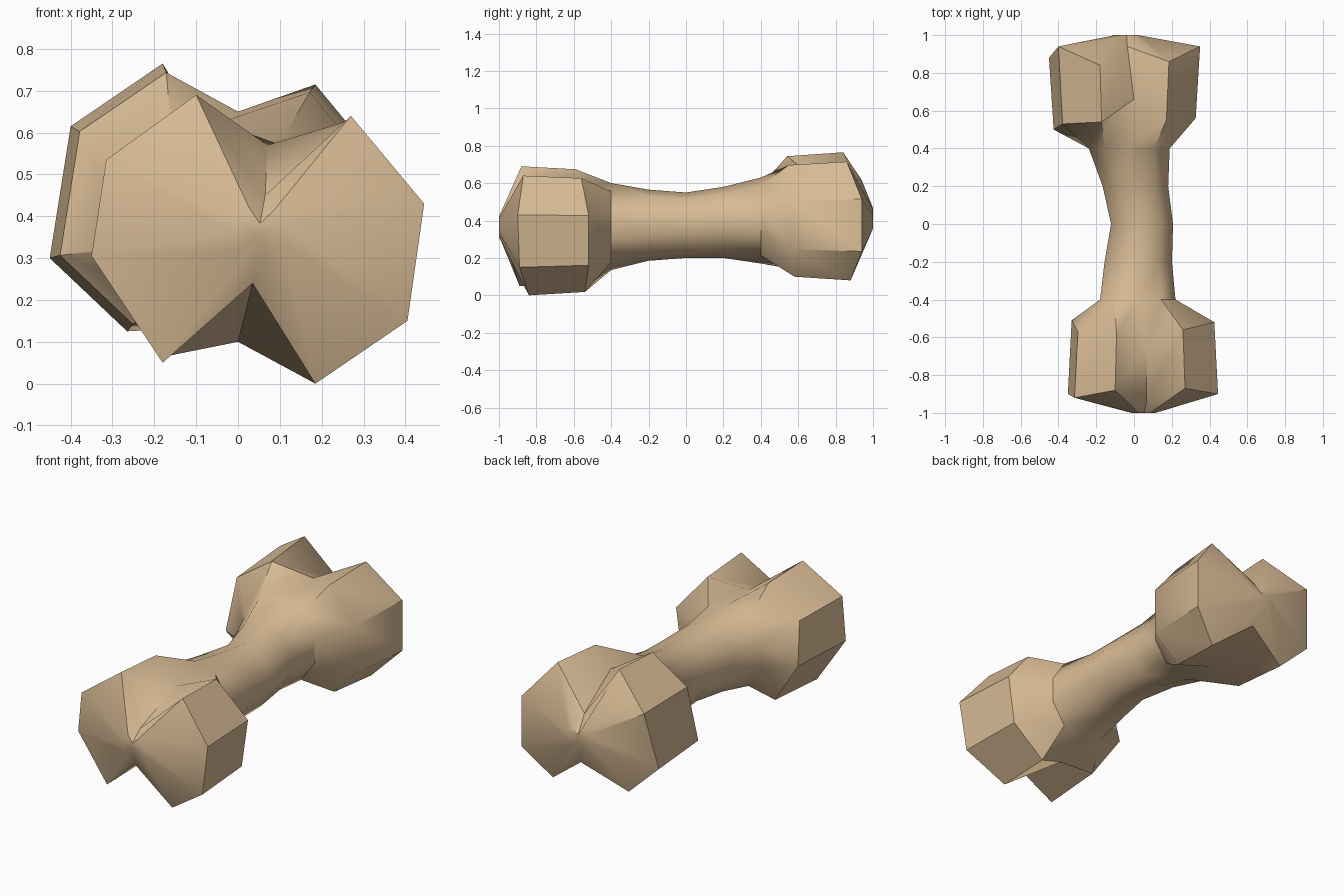
import bpy, bmesh, math

if "Cube" in bpy.data.objects:
    bpy.data.objects.remove(bpy.data.objects["Cube"])

mat = bpy.data.materials.new("bone tan")
mat.diffuse_color = (0.69, 0.50, 0.30, 1)
mat.use_nodes = True
mat.node_tree.nodes["Principled BSDF"].inputs["Base Color"].default_value = mat.diffuse_color


def knob(lobes, top, bottom, centre, scale, tip_y):
    """Rings of one double knob: shoulder, outer rim, small end ring.
    lobes: 8 corners (x, rim y, z, shoulder y), clockwise from the upper right;
    top/bottom: valley points as (rim, shoulder)."""
    cx, cz = centre
    rim = [p[:3] for p in lobes]
    inner = [(cx + (x - cx) * scale, yi, cz + (z - cz) * scale) for x, y, z, yi in lobes]
    rim = [top[0]] + rim[:4] + [bottom[0]] + rim[4:]
    inner = [top[1]] + inner[:4] + [bottom[1]] + inner[4:]
    end = [(cx + (x - cx) * 0.16, tip_y, cz + (z - cz) * 0.16) for x, y, z in rim]
    return inner, rim, end


def shaft(y, x0, x1, z0, z1):
    """Ten-sided oval ring, clockwise from the top."""
    return [((x0 + x1) / 2 + (x1 - x0) / 2 * math.sin(i * math.pi / 5), y,
             (z0 + z1) / 2 + (z1 - z0) / 2 * math.cos(i * math.pi / 5)) for i in range(10)]


# Front knob
front = knob([(0.27, -0.87, 0.64, -0.56), (0.445, -0.90, 0.43, -0.52),
              (0.405, -0.89, 0.15, -0.52), (0.185, -0.84, 0.0, -0.54),
              (-0.18, -0.89, 0.05, -0.54), (-0.35, -0.90, 0.305, -0.51),
              (-0.315, -0.92, 0.535, -0.57), (-0.10, -0.88, 0.69, -0.59)],
             ((0.065, -0.95, 0.45), (0.07, -0.65, 0.57)),
             ((0.035, -0.95, 0.24), (0.0, -0.60, 0.10)), (0.05, 0.37), 0.95, -1)

# Back knob
back = knob([(0.185, 0.86, 0.715, 0.55), (0.35, 0.94, 0.515, 0.56),
             (0.35, 0.94, 0.235, 0.56), (0.20, 0.88, 0.08, 0.58),
             (-0.265, 0.88, 0.125, 0.56), (-0.45, 0.88, 0.30, 0.50),
             (-0.40, 0.94, 0.615, 0.53), (-0.18, 0.84, 0.765, 0.54)],
            ((-0.035, 0.94, 0.52), (0.0, 0.66, 0.65)),
            ((-0.02, 0.95, 0.25), (0.0, 0.62, 0.14)), (-0.04, 0.41), 0.94, 1)

# Shaft between the knobs
middle = [shaft(-0.40, -0.19, 0.23, 0.135, 0.60), shaft(-0.2, -0.165, 0.21, 0.185, 0.565),
          shaft(0, -0.13, 0.215, 0.20, 0.55), shaft(0.2, -0.175, 0.19, 0.20, 0.58),
          shaft(0.40, -0.25, 0.20, 0.17, 0.63)]

# Loft all rings into one closed bone
bm = bmesh.new()
rings = [[bm.verts.new(p) for p in r] for r in [*reversed(front), *middle, *back]]
for a, b in zip(rings, rings[1:]):
    for i in range(10):
        j = (i + 1) % 10
        bm.faces.new((a[i], a[j], b[j], b[i]))
bm.faces.new(rings[0])
bm.faces.new(rings[-1])
bmesh.ops.recalc_face_normals(bm, faces=bm.faces)

mesh = bpy.data.meshes.new("bone")
bm.to_mesh(mesh)
bm.free()
mesh.materials.append(mat)
bone = bpy.data.objects.new("bone", mesh)
bpy.context.collection.objects.link(bone)
bpy.context.view_layer.objects.active = bone
bone.select_set(True)
bpy.ops.object.shade_smooth_by_angle(angle=math.radians(38))
